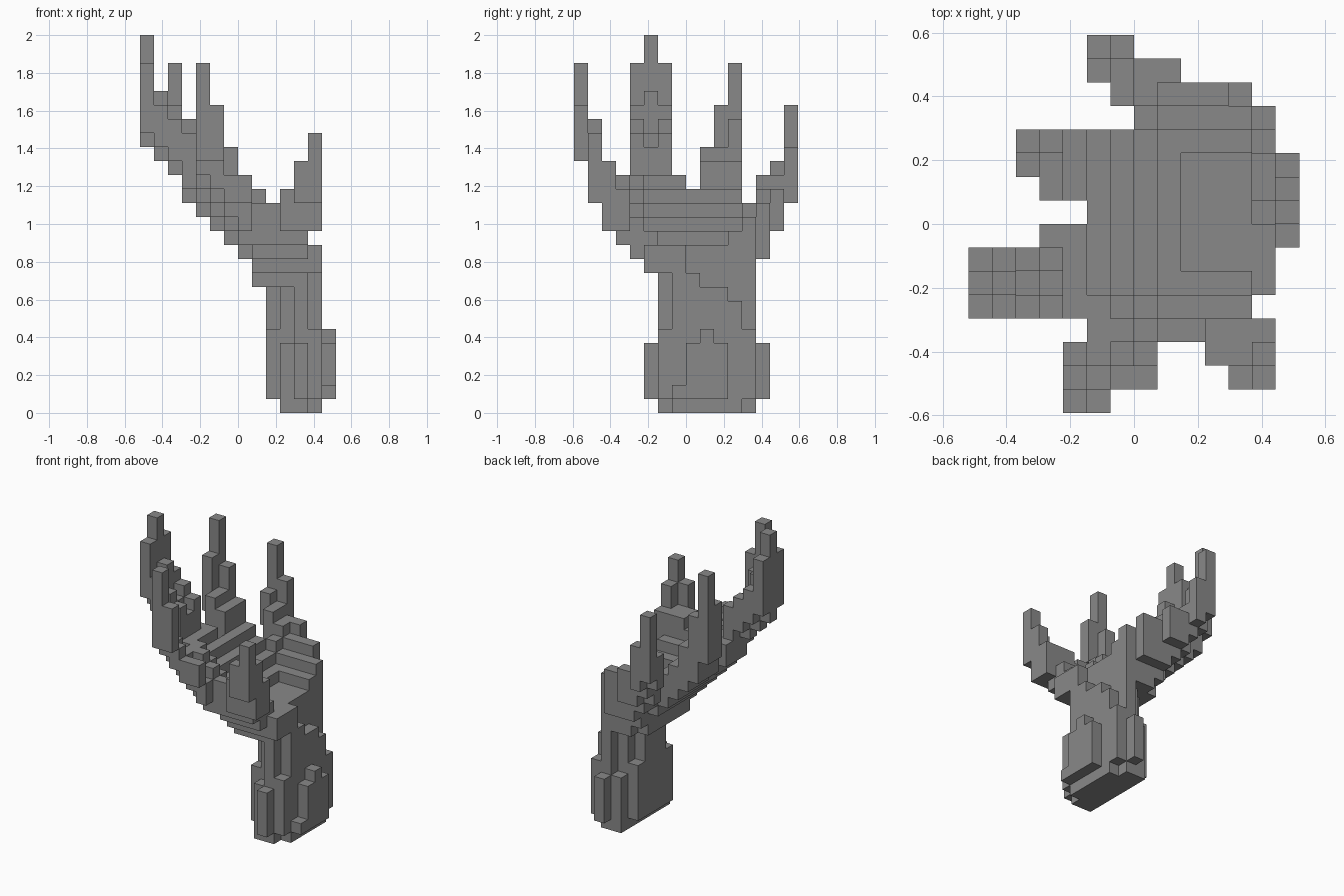
import bpy
import bmesh
from mathutils import Vector

cube = bpy.data.objects.get("Cube")
if cube:
    bpy.data.objects.remove(cube, do_unlink=True)

UNIT = 2 / 27                      # edge length of one block
ORIGIN = Vector((7, 8, 0))         # block grid point that sits on the world origin

stone = bpy.data.materials.new("stone_grey")
stone.use_nodes = True
stone.diffuse_color = (0.25, 0.25, 0.25, 1)
stone.node_tree.nodes["Principled BSDF"].inputs["Base Color"].default_value = stone.diffuse_color

parts = {}
filled = set()


def column(part, x, y, bottom, top):
    """Stack blocks in one grid column, skipping blocks already owned by a part."""
    for z in range(bottom, top):
        if (x, y, z) not in filled:
            filled.add((x, y, z))
            parts.setdefault(part, set()).add((x, y, z))


def finger(part, tip, knuckle, bottom, top, rise, drop, thickness, root=13):
    """Fill the footprint from tip to knuckle with columns that sink away from the tip."""
    xs = sorted((tip[0], knuckle[0]))
    ys = sorted((tip[1], knuckle[1]))
    for x in range(xs[0], xs[1] + 1):
        for y in range(ys[0], ys[1] + 1):
            dx, dy = abs(x - tip[0]), abs(y - tip[1])
            # Fingers that run sideways lose the corner beside their tip
            if drop[0] <= drop[1] and dx > 2 * dy + 1:
                continue
            # Fingers that run lengthwise stay narrow at the tip
            if drop[0] > drop[1] and dy > dx + 1:
                continue
            low = max(13, root - 3 * dy, bottom - rise[0] * dx - rise[1] * dy)
            high = max(low + thickness, top - drop[0] * dx - drop[1] * dy)
            column(part, x, y, low, high)


# Wrist: oval stub with a bevelled foot, a swollen cuff and a narrower upper part
front_tops = [6, 12, 10, 9, 9, 8, 6]
for y in range(5, 14):
    edge = abs(y - 9)
    start = 9 + max(0, edge - 2)
    end = 13 if edge < 4 else 12
    for x in range(start, end):
        bevelled = x == 9 or edge == 4 or (x == 12 and edge == 3)
        if edge > 1 and x == start:
            top = max(5, 8 - edge)
        elif x == 12:
            top = front_tops[y - 6]
        else:
            top = 12
        column("wrist", x, y, int(bevelled), top)

# Heel bump on the outer side of the wrist
for y, top in zip(range(7, 11), (2, 5, 6, 5)):
    column("wrist_bump", 13, y, 1, top)

# Palm: stepped slab that climbs toward the fingers and curls up at both sides
row_starts = [5] + [3] * 4 + [5] + [3] * 3 + [7, 6]
for y, start in enumerate(row_starts, 3):
    side = abs(y - 8)
    side_low = max(9, 15 - y, 2 * y - 15)
    rim = 12 + max(0, side - 2)
    for x in range(start, 12 - y // 13):
        slope_low = 18 - x - x // 8 + (side > 3)
        slope_top = max(12, min(17, 21 - x + max(0, side - 3)))
        column("palm", x, y, max(slope_low, side_low), max(slope_top, rim))

# Small ledge where the palm meets the thumb
for y in (5, 6):
    column("palm_ledge", 12, y, 10, 12)

# Middle finger: the knuckle block is three wide, so each half is laid from the same tip
for knuckle_y in (4, 6):
    finger("middle_finger", tip=(0, 5), knuckle=(3, knuckle_y), bottom=19, top=27,
           rise=(1, -1), drop=(4, 2), thickness=3)

# Remaining fingers and the thumb
finger("ring_finger", tip=(2, 11), knuckle=(4, 9), bottom=17, top=25,
       rise=(1, 0), drop=(4, 3), thickness=3)
finger("index_finger", tip=(4, 0), knuckle=(7, 2), bottom=18, top=25,
       rise=(1, 1), drop=(3, 4), thickness=2, root=18)
finger("little_finger", tip=(5, 15), knuckle=(8, 14), bottom=16, top=22,
       rise=(1, 1), drop=(3, 4), thickness=3, root=15)
finger("thumb", tip=(12, 1), knuckle=(10, 3), bottom=15, top=20,
       rise=(0, 2), drop=(2, 2), thickness=3)


def build(name, cells):
    """Make a mesh from the outer faces of the blocks of one part."""
    bm = bmesh.new()
    for cell in sorted(cells):
        centre = Vector(cell) + Vector((0.5, 0.5, 0.5)) - ORIGIN
        for axis in range(3):
            for sign in (-1, 1):
                normal = Vector((0, 0, 0))
                normal[axis] = sign
                if tuple(int(c + n) for c, n in zip(cell, normal)) in filled:
                    continue
                u = Vector((0, 0, 0))
                u[(axis + 1) % 3] = 0.5
                v = normal.cross(u)
                middle = centre + normal / 2
                ring = (middle - u - v, middle + u - v, middle + u + v, middle - u + v)
                bm.faces.new([bm.verts.new(p * UNIT) for p in ring])
    bmesh.ops.remove_doubles(bm, verts=bm.verts, dist=UNIT / 100)
    mesh = bpy.data.meshes.new(name)
    bm.to_mesh(mesh)
    bm.free()
    mesh.materials.append(stone)
    bpy.context.collection.objects.link(bpy.data.objects.new(name, mesh))


for part, cells in parts.items():
    build(part, cells)
